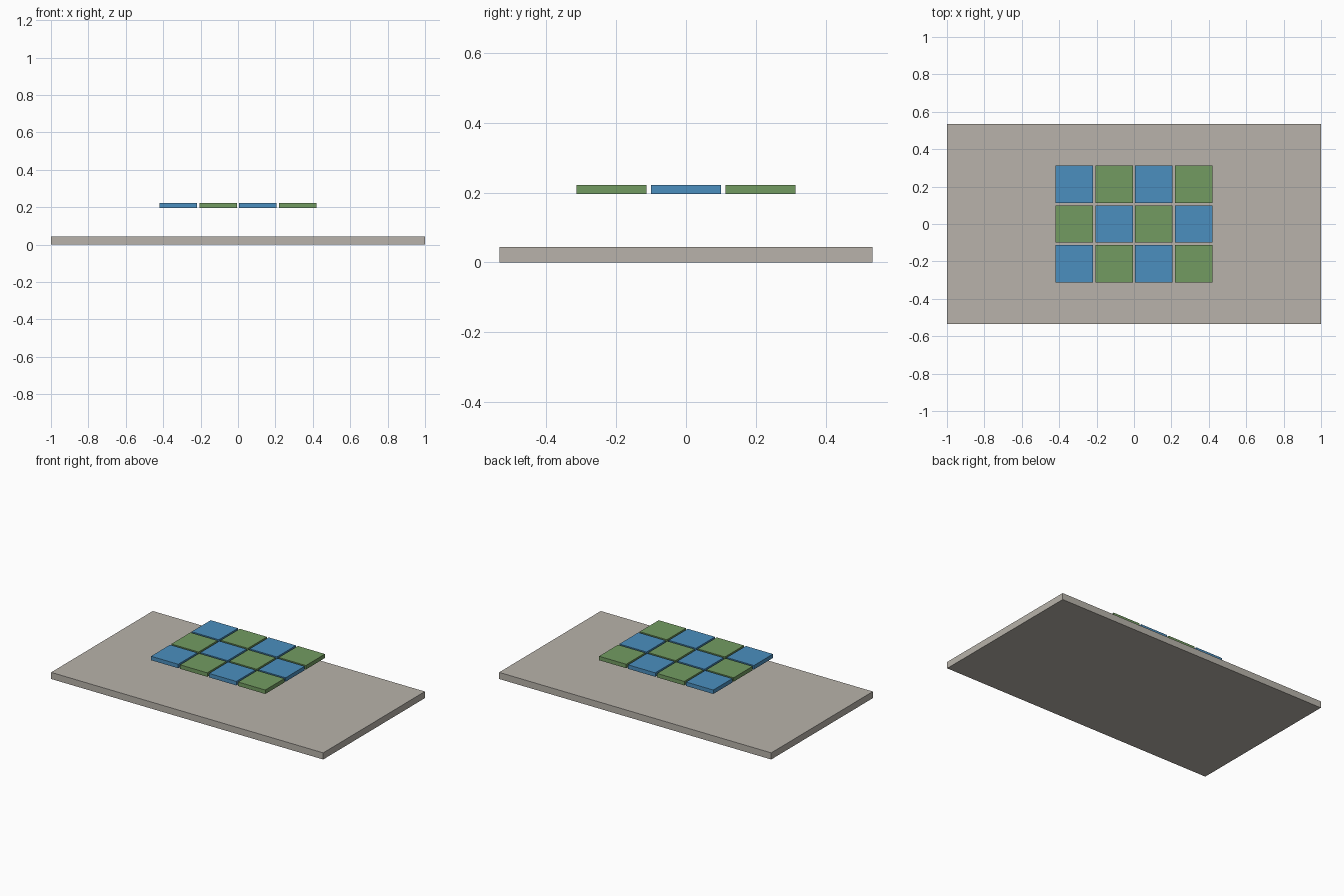
import bpy

cube = bpy.data.objects.get("Cube")
if cube:
    bpy.data.objects.remove(cube, do_unlink=True)


def make_material(name, rgb):
    mat = bpy.data.materials.new(name)
    mat.use_nodes = True
    color = (*rgb, 1.0)
    mat.diffuse_color = color
    mat.node_tree.nodes["Principled BSDF"].inputs["Base Color"].default_value = color
    return mat


def add_box(name, size, center, mat):
    bpy.ops.mesh.primitive_cube_add(size=1, location=center)
    box = bpy.context.object
    box.name = name
    box.scale = size
    bpy.ops.object.transform_apply(location=False, rotation=False, scale=True)
    box.data.materials.append(mat)
    return box


stone = make_material("warm_grey", (0.48, 0.45, 0.405))
blue = make_material("blue", (0.07, 0.275, 0.52))
green = make_material("green", (0.17, 0.33, 0.12))

# Base slab
SLAB_HEIGHT = 0.044
add_box("base_slab", (2.0, 1.067, SLAB_HEIGHT), (0, 0, SLAB_HEIGHT / 2), stone)

# Floating checkerboard of tiles
COLUMNS, ROWS = 4, 3
TILE, PITCH, THICKNESS, TILE_Z = 0.2, 0.2133, 0.0265, 0.209
for row in range(ROWS):
    for col in range(COLUMNS):
        x = (col - (COLUMNS - 1) / 2) * PITCH
        y = (row - (ROWS - 1) / 2) * PITCH
        add_box(f"tile_row{row + 1}_column{col + 1}", (TILE, TILE, THICKNESS),
                (x, y, TILE_Z), green if (row + col) % 2 else blue)
